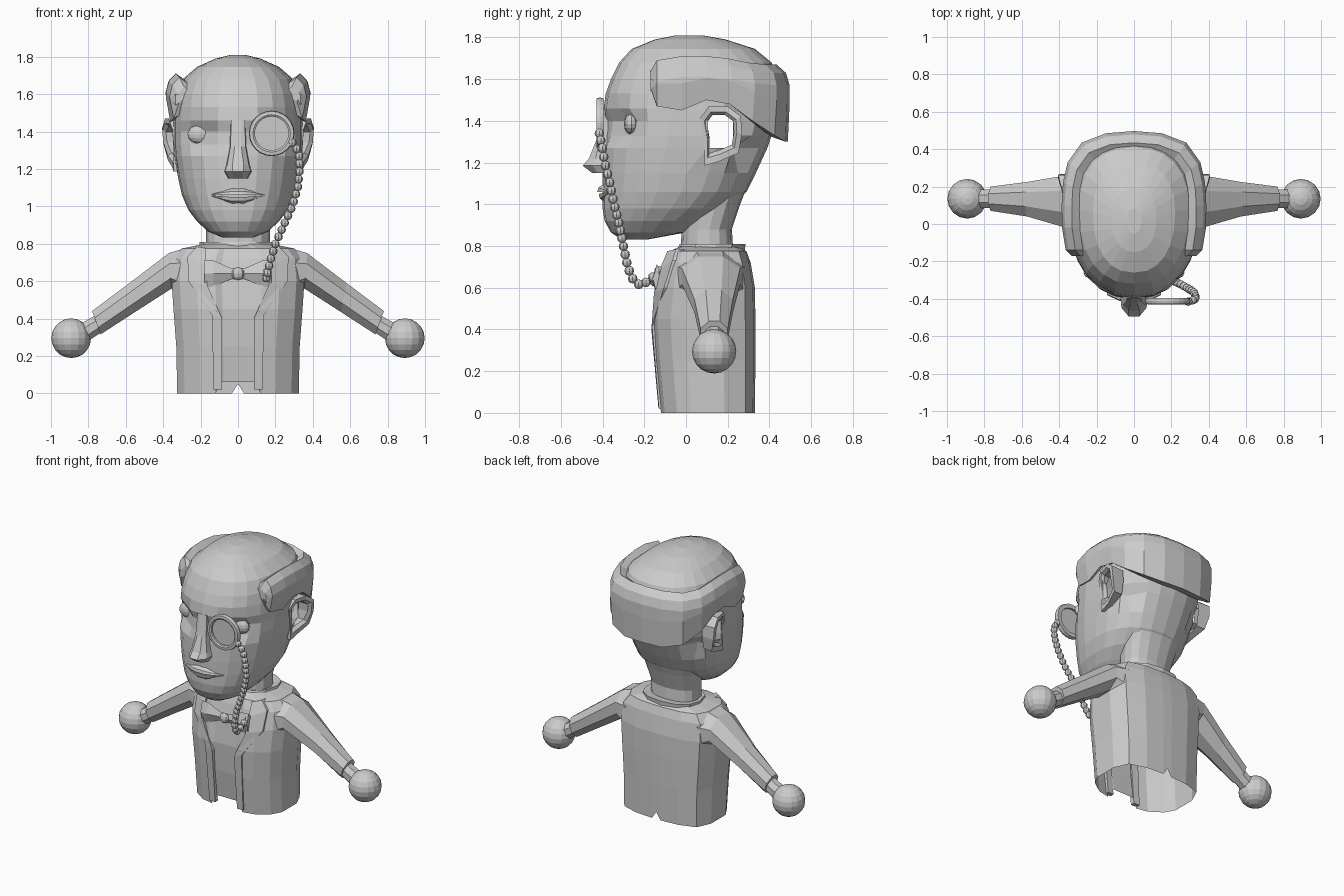
import bpy, bmesh, math
from mathutils import Vector, Matrix

if "Cube" in bpy.data.objects:
    bpy.data.objects.remove(bpy.data.objects["Cube"])

grey = bpy.data.materials.new("plain grey")
grey.diffuse_color = (0.6, 0.6, 0.6, 1)
grey.use_nodes = True
grey.node_tree.nodes["Principled BSDF"].inputs["Base Color"].default_value = grey.diffuse_color


def finish(name, bm):
    bmesh.ops.recalc_face_normals(bm, faces=bm.faces)
    me = bpy.data.meshes.new(name)
    bm.to_mesh(me)
    bm.free()
    me.materials.append(grey)
    ob = bpy.data.objects.new(name, me)
    bpy.context.collection.objects.link(ob)
    return ob


def loft(rings, cap_start=True, cap_end=True):
    bm = bmesh.new()
    vs = [[bm.verts.new(p) for p in r] for r in rings]
    n = len(vs[0])
    for a, b in zip(vs, vs[1:]):
        for i in range(n):
            j = (i + 1) % n
            bm.faces.new((a[i], a[j], b[j], b[i]))
    if cap_start:
        bm.faces.new(vs[0])
    if cap_end:
        bm.faces.new(vs[-1])
    return bm


def oval(z, hw, yf, yb, n=24, p=0.87):
    ym = yf * 0.45 + yb * 0.55
    out = []
    for i in range(n):
        a = 2 * math.pi * i / n
        s, c = math.sin(a), math.cos(a)
        x = hw * math.copysign(abs(s) ** p, s)
        y = ym + ((yf - ym) if c > 0 else (yb - ym)) * abs(c) ** p
        out.append(Vector((x, y, z)))
    return out


def mirror_x(pts, s):
    return [(s * p[0], p[1], p[2]) for p in pts]


def ball(name, loc, scale, u=12, v=8):
    bm = bmesh.new()
    bmesh.ops.create_uvsphere(bm, u_segments=u, v_segments=v, radius=1,
                              matrix=Matrix.Translation(loc) @ Matrix.Diagonal((*scale, 1)))
    return finish(name, bm)


def interp(t, table):
    for (a, b), (c, d) in zip(table, table[1:]):
        if t <= c:
            return b + (d - b) * max(0, (t - a)) / (c - a)
    return table[-1][1]


# head: stacked ovals, eye hollows pressed in, ear openings left open
head = [(.832, .08, -.31, -.18), (.865, .16, -.36, 0), (.92, .22, -.39, .10), (.98, .265, -.40, .2),
        (1.06, .30, -.40, .29), (1.15, .32, -.40, .335), (1.27, .34, -.395, .39), (1.33, .345, -.39, .41),
        (1.40, .345, -.39, .43), (1.46, .345, -.395, .44), (1.53, .34, -.385, .45), (1.60, .33, -.36, .44),
        (1.68, .295, -.32, .41), (1.745, .22, -.26, .33), (1.79, .12, -.15, .19), (1.81, .04, -.05, .08)]
rings = [oval(*r) for r in head]
for r in rings:
    for v in r:
        if v.y < -.15:
            d = ((abs(v.x) - .19) / .12) ** 2 + ((v.z - 1.38) / .1) ** 2
            if d < 1:
                v.y += .06 * (1 - d)
        elif 1.25 < v.z < 1.48 and 0 < v.y < .3:
            v.y = min(max(v.y, .105), .225)
            v.z = min(v.z, 1.44)
bm = loft(rings)
holes = [f for f in bm.faces if abs(f.calc_center_median().x) > .25
         and 1.27 < f.calc_center_median().z < 1.44 and .11 < f.calc_center_median().y < .22]
bmesh.ops.delete(bm, geom=holes, context='FACES')
finish("head", bm)

# neck and stand-up collar
finish("neck", loft([oval(*r, n=16) for r in [(.72, .17, -.03, .23), (.88, .17, -.02, .22),
       (1.0, .19, .0, .26), (1.13, .21, .05, .31)]], False, False))
finish("collar", loft([oval(*r, n=12) for r in [(.75, .21, -.06, .28), (.81, .205, -.03, .285),
       (.80, .16, .0, .20)]], False, False))

# nose
nose = [(1.46, .015, .04, -.395), (1.32, .018, .045, -.425), (1.22, .03, .065, -.465),
        (1.185, .028, .075, -.495), (1.15, .025, .055, -.45)]
finish("nose", loft([[(-b, -.36, z), (-b * .9, y * .5 - .2, z), (-r, y, z), (r, y, z),
                      (b * .9, y * .5 - .2, z), (b, -.36, z)] for z, r, b, y in nose]))
# lips, curving back to the corners
for name, z0, z1, out in (("upper_lip", 1.06, 1.10, -.425), ("lower_lip", 1.05, 1.005, -.418)):
    finish(name, loft([[(x, y + .04, 1.06 + (z0 - 1.06) * k), (x, y, 1.06 + (z0 - 1.06) * k),
                        (x, y + .005, 1.06 + ((z0 + z1) / 2 - 1.06) * k), (x, y + .035, 1.06 + (z1 - 1.06) * k)]
                       for x, k in ((-.145, .1), (-.08, .7), (-.03, 1), (.03, 1), (.08, .7), (.145, .1))
                       for y in [out + .05 * (1 - k)]]))

# hair band wrapping the sides and back
half = [(.335, -.17, 1.64, 1.56), (.365, -.14, 1.69, 1.47), (.385, -.02, 1.71, 1.45), (.387, .1, 1.71, 1.50),
        (.38, .22, 1.70, 1.48), (.355, .33, 1.68, 1.40), (.28, .435, 1.67, 1.33), (.15, .485, 1.67, 1.30)]
stations = half + [(0, .497, 1.67, 1.30)] + [(-x, y, a, b) for x, y, a, b in reversed(half)]


def hair_section(x, y, t, b):
    back = max(0, min(1, (y - .2) / .28))
    low = .94 + .04 * back

    def at(k, z):
        return (x * k, .05 + (y - .05) * k if y > .05 else y, z)
    return [at(.75, t - .03), at(.86, t), at(.96, t - .04), at(1, t - .10),
            at(1, (t + b) / 2), at(low, b), at(.82, b + .025)]


finish("hair", loft([hair_section(*s) for s in stations]))

# ears (open rings) and eyes
ear = [(.07, 1.41, .35), (.11, 1.465, .37), (.20, 1.465, .39), (.26, 1.42, .405), (.265, 1.34, .40),
       (.25, 1.25, .375), (.16, 1.21, .35), (.09, 1.19, .345), (.09, 1.29, .345)]
for s, side in ((1, "left"), (-1, "right")):
    def ring(k, dx, base=None):
        return mirror_x([(base or x + dx, .16 + (y - .16) * k, 1.355 + (z - 1.355) * k) for y, z, x in ear], s)
    bm = loft([ring(1, 0, .31), ring(1.03, 0), ring(.8, .0), ring(.66, -.02), ring(.66, 0, .31)], False, False)
    finish(side + "_ear", bm)
    ball(side + "_eye", (s * .2, -.262, 1.385), (.07, .035, .052), 12, 8)

# monocle rim and lens
C = Vector((.18, -.412, 1.39))
prof = [(.09, -.012), (.10, -.018), (.118, -.016), (.122, .0), (.118, .016), (.09, .014)]
rim = [[C + Vector((r * math.cos(a), y, r * math.sin(a))) for r, y in prof]
       for a in [2 * math.pi * i / 24 for i in range(25)]]
bm = loft(rim, False, False)
bmesh.ops.remove_doubles(bm, verts=bm.verts, dist=1e-4)
finish("monocle_rim", bm)
bm = bmesh.new()
bm.faces.new([bm.verts.new(C + Vector((.095 * math.cos(i * math.pi / 12), 0, .095 * math.sin(i * math.pi / 12))))
              for i in range(24)])
finish("monocle_lens", bm)

# bead chain
path = [Vector(p) for p in [(.29, -.415, 1.34), (.325, -.405, 1.29), (.33, -.39, 1.2), (.32, -.365, 1.1),
        (.29, -.345, 1.0), (.245, -.32, .9), (.20, -.30, .8), (.17, -.28, .7), (.155, -.25, .63),
        (.15, -.215, .61), (.155, -.17, .64), (.165, -.12, .69)]]
bm = bmesh.new()
need = 0
for a, b in zip(path, path[1:]):
    L = (b - a).length
    while need <= L:
        bmesh.ops.create_uvsphere(bm, u_segments=8, v_segments=6, radius=.023,
                                  matrix=Matrix.Translation(a.lerp(b, need / L)))
        need += .042
    need -= L
finish("bead_chain", bm)

# jacket body: hollow, raised front hem and small back vent
body = [(0, .325, -.12, .33), (.25, .33, -.145, .333), (.45, .345, -.157, .333), (.60, .355, -.14, .33),
        (.72, .345, -.105, .31), (.775, .30, -.08, .29), (.80, .17, -.02, .25)]
sect = [(0, .03), (.24, .03), (.34, 0), (.36, 0), (.62, .04), (.88, .17), (1, .32), (1, .68),
        (.86, .9), (.5, .98), (.1, 1), (0, 1)]
full = sect + [(-x, t) for x, t in reversed(sect[1:-1])]
rings = [[Vector((x * w, f + (b - f) * t, z)) for x, t in full] for z, w, f, b in body]
for i in (0, 1, 2, -1, -2):
    rings[0][i].z = .06
rings[0][len(sect) - 1].z = .05
finish("jacket_body", loft(rings, False, False))

# lapels laid on the jacket front
outer = [(.22, .785), (.27, .73), (.265, .60), (.14, .42), (.13, .02)]
inner = [(.17, .775), (.17, .68), (.165, .58), (.085, .40), (.085, .02)]
front = [(z, f) for z, w, f, b in body]
curve = [(0, 0), (.12, 0), (.2, .016), (.3, .075)]
lift = (.02, .022, .02, .012, .01)
for s, side in ((1, "left"), (-1, "right")):
    rows = [[(s * x, interp(z, front) + interp(x, curve) + d, z) for (x, z), d in
             ((o, -h), (i, -h), (i, .02), (o, .02))] for o, i, h in zip(outer, inner, lift)]
    finish(side + "_lapel", loft(rows))

    # bow tie wing
    wing = [(.0, .028, .012), (.04, .03, .014), (.13, .07, .026), (.18, .072, .018)]
    finish(side + "_bow_wing", loft([[(s * x, -.14 - t, .64), (s * x, -.14, .64 + h),
           (s * x, -.14 + t + .02, .64), (s * x, -.14, .64 - h)] for x, h, t in wing]))

    # sleeve: top point, bottom point (x, z) and depth range
    def arm_ring(tx, tz, bx, bz, y0, y1, n=8):
        out = []
        for k in range(n):
            a = 2 * math.pi * (k + .5) / n
            u = .5 + .54 * math.cos(a)
            out.append((s * (bx + (tx - bx) * u), (y0 + y1) / 2 + (y1 - y0) * .54 * math.sin(a),
                        bz + (tz - bz) * u))
        return out
    finish(side + "_sleeve", loft([arm_ring(*r) for r in [(.27, .78, .29, .50, -.05, .28),
           (.37, .75, .355, .56, -.02, .26), (.58, .59, .55, .435, .04, .225), (.78, .44, .735, .315, .07, .20)]]))
    finish(side + "_cuff", loft([arm_ring(*r) for r in [(.75, .425, .71, .34, .085, .185),
           (.845, .37, .80, .28, .085, .185)]]))
    ball(side + "_hand", (s * .892, .135, .295), (.106, .106, .106), 16, 10)

# bow tie knot
ball("bow_knot", (0, -.15, .64), (.035, .026, .035), 8, 6)
